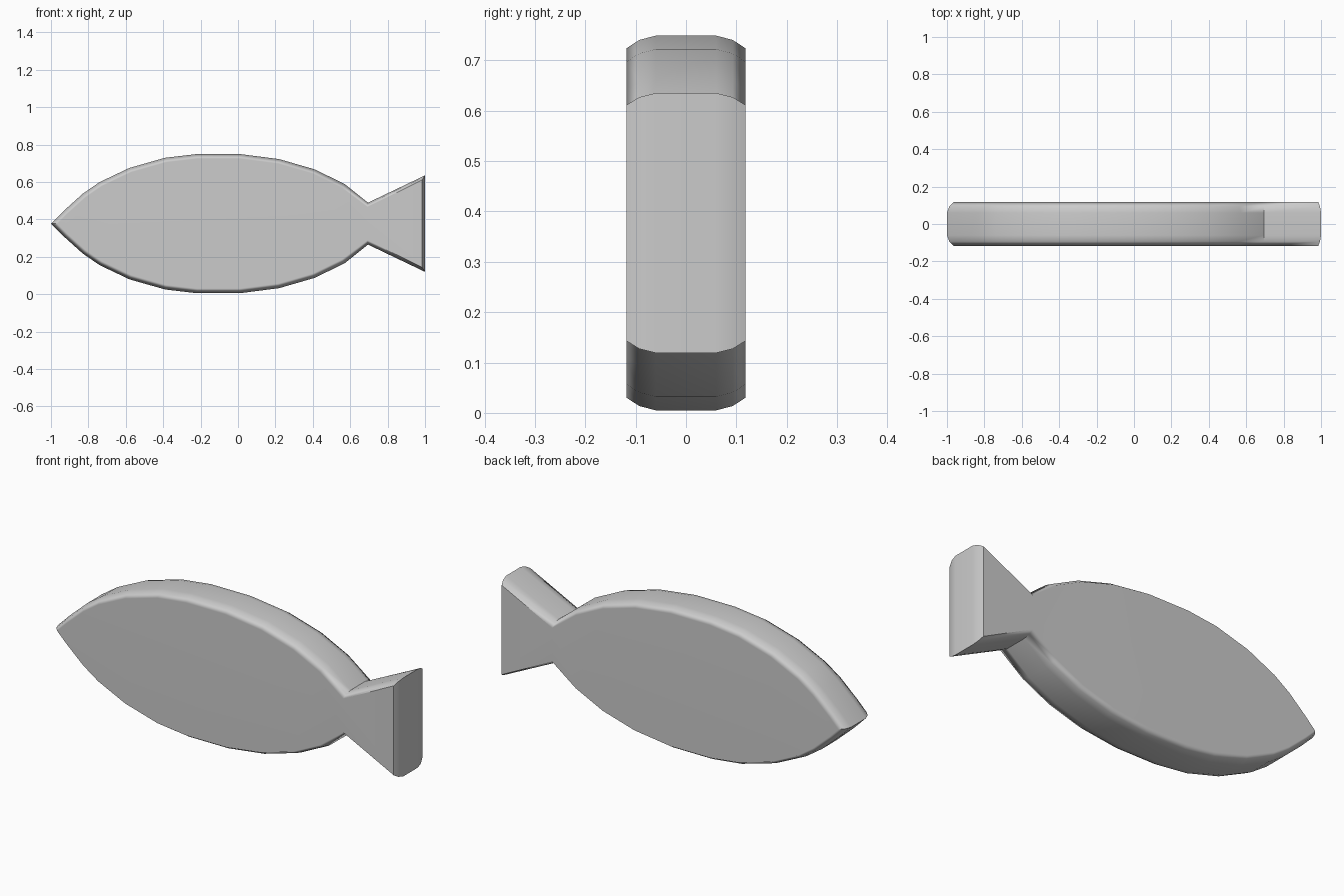
import bpy, bmesh, math
from mathutils import Vector

if "Cube" in bpy.data.objects:
    bpy.data.objects.remove(bpy.data.objects["Cube"])

MID = 0.377      # height of the symmetry line

# Upper outline from nose to tail: x, half height, edge rounding depth
UPPER = [(-0.93, 0.07, .025), (-0.83, 0.160, .025), (-0.74, 0.222, .025),
         (-0.58, 0.298, .025), (-0.39, 0.352, .025), (-0.22, 0.372, .025),
         (0.01, 0.372, .025), (0.22, 0.345, .025), (0.41, 0.290, .025),
         (0.57, 0.212, .025), (0.695, 0.112, .02), (1.0, 0.258, .015)]
outline = ([(-1.0, 0.0, .025)] + UPPER
           + [(x, -h, d) for x, h, d in reversed(UPPER)])
n = len(outline)
NECK, TAIL = 11, 12
NECK_LOW, TAIL_LOW = n - NECK, n - TAIL


def inset(i, amount):
    """Outline point i moved inward along its mitred corner."""
    p = Vector(outline[i][:2])
    a = (p - Vector(outline[i - 1][:2])).normalized()
    b = (Vector(outline[(i + 1) % n][:2]) - p).normalized()
    na, nb = Vector((a.y, -a.x)), Vector((b.y, -b.x))
    m = (na + nb).normalized()
    return p + m * (amount * outline[i][2] / m.dot(na))


# Rounded cross-section: y and share of the rounding depth
LAYERS = [(-.118, 1), (-.093, .35), (-.06, 0), (.06, 0), (.093, .35), (.118, 1)]
bm = bmesh.new()
rings = []
for y, share in LAYERS:
    pts = [inset(i, share) for i in range(n)]
    rings.append([bm.verts.new((p.x, y, p.y + MID)) for p in pts])

# Rim around the whole fish
for lo, hi in zip(rings, rings[1:]):
    for i in range(n):
        j = (i + 1) % n
        bm.faces.new((lo[i], lo[j], hi[j], hi[i]))

# Flat sides: body and tail
for r in (rings[0], rings[-1]):
    bm.faces.new(r[:NECK + 1] + r[NECK_LOW:])
    bm.faces.new((r[NECK], r[TAIL], r[TAIL_LOW], r[NECK_LOW]))
bmesh.ops.recalc_face_normals(bm, faces=bm.faces)

mesh = bpy.data.meshes.new("fish")
bm.to_mesh(mesh)
bm.free()
fish = bpy.data.objects.new("fish", mesh)
bpy.context.collection.objects.link(fish)

grey = bpy.data.materials.new("light grey")
grey.diffuse_color = (0.6, 0.6, 0.6, 1)
grey.use_nodes = True
grey.node_tree.nodes["Principled BSDF"].inputs["Base Color"].default_value = grey.diffuse_color
mesh.materials.append(grey)

# Soft rim with flat sides
bpy.context.view_layer.objects.active = fish
fish.select_set(True)
bpy.ops.object.shade_smooth_by_angle(angle=math.radians(62))
soft = fish.modifiers.new("soft_rim", 'WEIGHTED_NORMAL')
soft.keep_sharp = True
